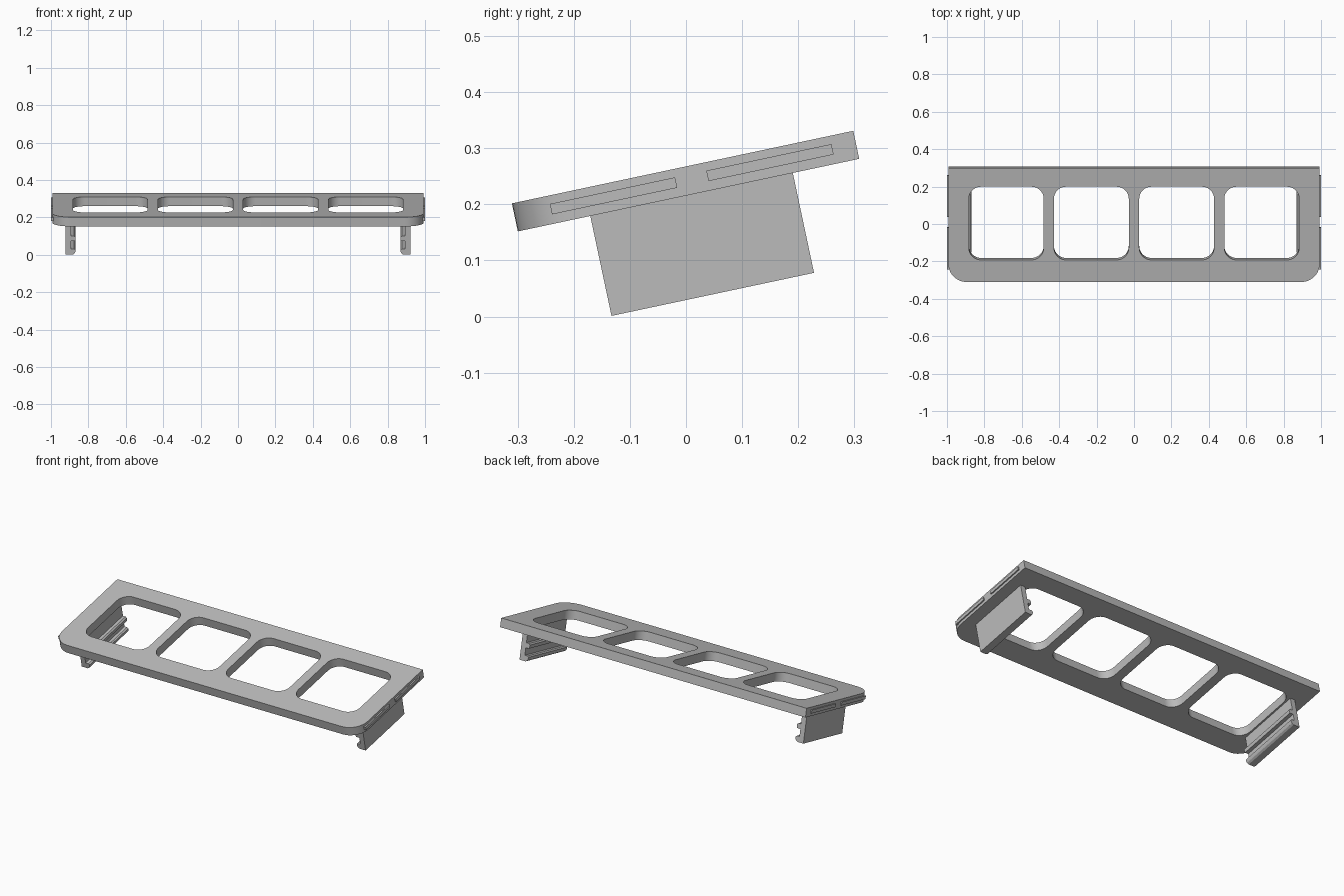
import bpy
import bmesh
import math
from mathutils import Matrix

if "Cube" in bpy.data.objects:
    bpy.data.objects.remove(bpy.data.objects["Cube"], do_unlink=True)

TILT = math.radians(12)
BASE = Matrix.Translation((0, 0.0045, 0.2165)) @ Matrix.Rotation(TILT, 4, 'X')
THICK = 0.051
HALF_X, HALF_Y = 0.993, 0.311

GREY = (0.5, 0.5, 0.5, 1)
grey = bpy.data.materials.new("light grey")
grey.use_nodes = True
grey.diffuse_color = GREY
grey.node_tree.nodes["Principled BSDF"].inputs["Base Color"].default_value = GREY


def finish(name, mesh, mirror=False):
    """Place a mesh on the tilted frame, optionally mirrored to the other end."""
    obj = bpy.data.objects.new(name, mesh)
    bpy.context.collection.objects.link(obj)
    mesh.materials.clear()
    mesh.materials.append(grey)
    obj.matrix_world = BASE
    if mirror:
        obj.modifiers.new("Mirror", 'MIRROR')
    bpy.ops.object.select_all(action='DESELECT')
    obj.select_set(True)
    bpy.context.view_layer.objects.active = obj
    bpy.ops.object.shade_smooth_by_angle(angle=math.radians(30))
    return obj


def rounded(cx, cy, hx, hy, radii, steps=10):
    """Rectangle outline; radii run back-left-side, back-right, front-right, front-left."""
    pts = []
    for i, (sx, sy) in enumerate([(1, 1), (-1, 1), (-1, -1), (1, -1)]):
        r = radii[i]
        if r == 0:
            pts.append((cx + sx * hx, cy + sy * hy))
            continue
        for k in range(steps + 1):
            a = math.pi / 2 * (i + k / steps)
            pts.append((cx + sx * (hx - r) + r * math.cos(a),
                        cy + sy * (hy - r) + r * math.sin(a)))
    return pts


def prism(name, profile, y0, y1, mirror=True):
    """Extrude an (x, z) profile along y."""
    bm = bmesh.new()
    face = bm.faces.new([bm.verts.new((x, y0, z)) for x, z in profile])
    out = bmesh.ops.extrude_face_region(bm, geom=[face])
    moved = [v for v in out["geom"] if isinstance(v, bmesh.types.BMVert)]
    bmesh.ops.translate(bm, verts=moved, vec=(0, y1 - y0, 0))
    bmesh.ops.recalc_face_normals(bm, faces=bm.faces)
    mesh = bpy.data.meshes.new(name)
    bm.to_mesh(mesh)
    bm.free()
    return finish(name, mesh, mirror)


# Top plate: rounded front corners, four rounded square openings
outlines = [rounded(0, 0, HALF_X, HALF_Y, (0, 0, 0.1, 0.1))]
for cx in (-0.683, -0.228, 0.228, 0.683):
    outlines.append(rounded(cx, 0.01, 0.2, 0.2, (0.065,) * 4))

curve = bpy.data.curves.new("plate_outline", 'CURVE')
curve.dimensions = '2D'
curve.fill_mode = 'BOTH'
curve.extrude = THICK / 2
for outline in outlines:
    spline = curve.splines.new('POLY')
    spline.points.add(len(outline) - 1)
    for p, (x, y) in zip(spline.points, outline):
        p.co = (x, y, 0, 1)
    spline.use_cyclic_u = True
helper = bpy.data.objects.new("plate_outline", curve)
bpy.context.collection.objects.link(helper)
plate = bpy.data.meshes.new_from_object(
    helper.evaluated_get(bpy.context.evaluated_depsgraph_get()))
bpy.data.objects.remove(helper, do_unlink=True)

bm = bmesh.new()
bm.from_mesh(plate)
bmesh.ops.remove_doubles(bm, verts=bm.verts, dist=0.0001)
bmesh.ops.translate(bm, verts=bm.verts, vec=(0, 0, THICK / 2))
bmesh.ops.recalc_face_normals(bm, faces=bm.faces)
bm.to_mesh(plate)
bm.free()
finish("top_plate", plate)

# Clip legs: thin wall with an inward ridge and a hooked foot
leg_profile = [
    (0.923, 0.002), (0.923, -0.182), (0.884, -0.182), (0.874, -0.176),
    (0.869, -0.166), (0.869, -0.156), (0.876, -0.150), (0.893, -0.150),
    (0.893, -0.108), (0.872, -0.108), (0.869, -0.102), (0.869, -0.088),
    (0.876, -0.080), (0.893, -0.080), (0.893, 0.002),
]
prism("clip_legs", leg_profile, -0.179, 0.190)

# Slim raised bars on both ends of the plate
for label, y0, y1 in (("front", -0.245, -0.017), ("back", 0.040, 0.268)):
    bar = [(HALF_X - 0.01, 0.017), (1.0, 0.017), (1.0, 0.036), (HALF_X - 0.01, 0.036)]
    prism(label + "_end_bars", bar, y0, y1)
